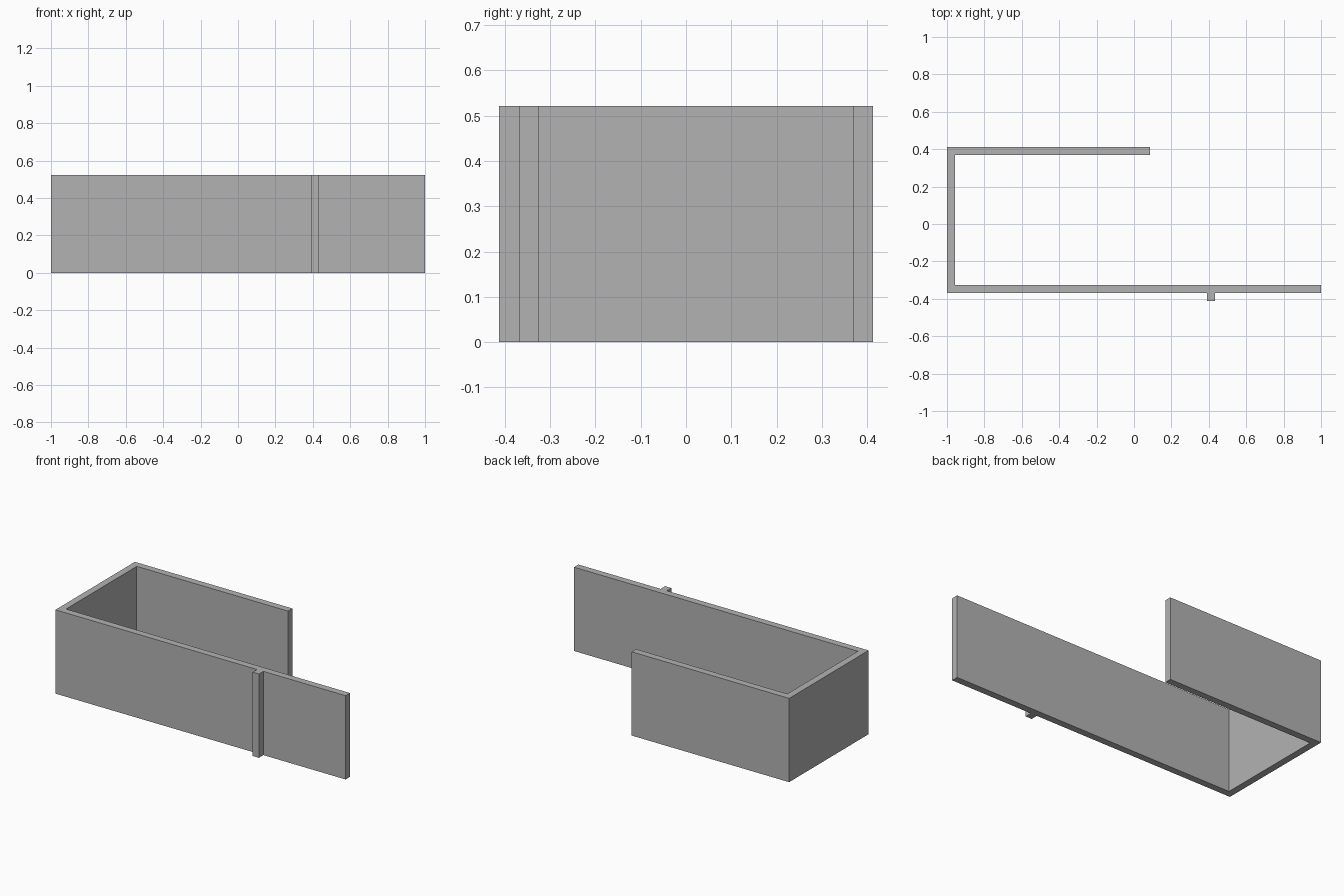
import bpy
import bmesh

cube = bpy.data.objects.get("Cube")
if cube:
    bpy.data.objects.remove(cube, do_unlink=True)

HEIGHT = 0.522
THICK = 0.043
LEFT, RIGHT = -1.0, 1.0
FRONT, BACK = -0.369, 0.413
BACK_END = 0.085

grey = bpy.data.materials.new("plain grey")
grey.use_nodes = True
colour = (0.45, 0.45, 0.45, 1)
grey.diffuse_color = colour
grey.node_tree.nodes["Principled BSDF"].inputs["Base Color"].default_value = colour


def extrude_plan(name, outline):
    """Raise a closed plan outline from the ground to the wall height."""
    bm = bmesh.new()
    base = bm.faces.new([bm.verts.new((x, y, 0)) for x, y in outline])
    result = bmesh.ops.extrude_face_region(bm, geom=[base], use_keep_orig=True)
    top = [v for v in result["geom"] if isinstance(v, bmesh.types.BMVert)]
    bmesh.ops.translate(bm, verts=top, vec=(0, 0, HEIGHT))
    bmesh.ops.recalc_face_normals(bm, faces=bm.faces)
    mesh = bpy.data.meshes.new(name)
    bm.to_mesh(mesh)
    bm.free()
    mesh.materials.append(grey)
    obj = bpy.data.objects.new(name, mesh)
    bpy.context.collection.objects.link(obj)
    return obj


# Three joined walls, open on one end, with a shorter back wall
extrude_plan("walls", [
    (LEFT, FRONT), (RIGHT, FRONT), (RIGHT, FRONT + THICK),
    (LEFT + THICK, FRONT + THICK), (LEFT + THICK, BACK - THICK),
    (BACK_END, BACK - THICK), (BACK_END, BACK), (LEFT, BACK),
])

# Upright rib on the outside of the front wall
rib_x = 0.39
extrude_plan("front_rib", [
    (rib_x, -BACK), (rib_x + THICK, -BACK),
    (rib_x + THICK, FRONT), (rib_x, FRONT),
])
